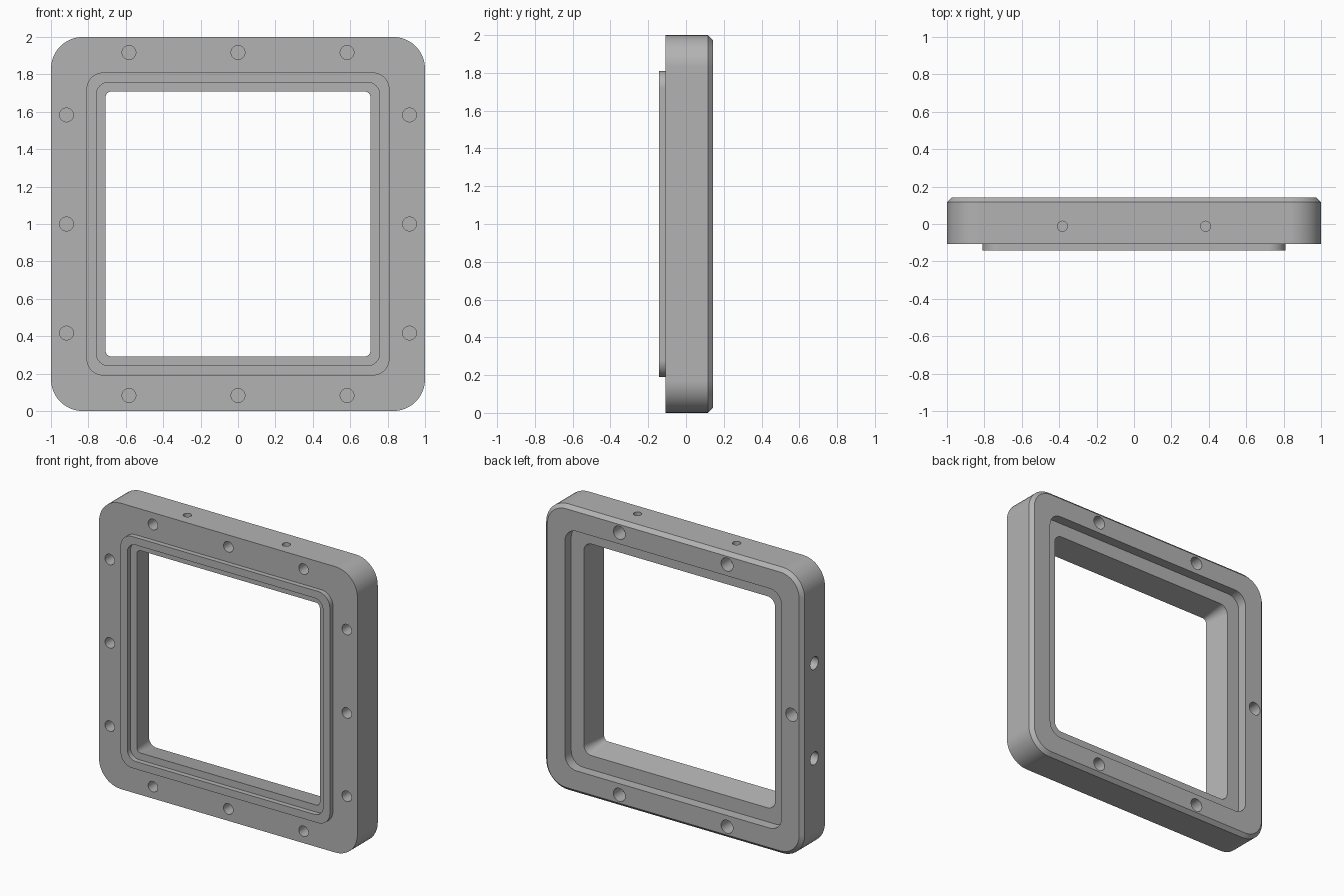
import bpy, bmesh
from math import sin, cos, pi, radians
from mathutils import Matrix, Vector

cube = bpy.data.objects.get("Cube")
if cube:
    bpy.data.objects.remove(cube, do_unlink=True)

grey = bpy.data.materials.new("machined_grey")
grey.use_nodes = True
tone = (0.45, 0.45, 0.45, 1)
grey.diffuse_color = tone
grey.node_tree.nodes["Principled BSDF"].inputs["Base Color"].default_value = tone

MID = 1.0     # height of the frame's centre
STEPS = 10    # segments per rounded corner


def make_object(name, bm):
    bmesh.ops.recalc_face_normals(bm, faces=bm.faces)
    mesh = bpy.data.meshes.new(name)
    bm.to_mesh(mesh)
    bm.free()
    mesh.materials.append(grey)
    obj = bpy.data.objects.new(name, mesh)
    bpy.context.collection.objects.link(obj)
    return obj


def rounded_square(bm, y, half, radius):
    """Ring of vertices around a rounded square at depth y."""
    ring = []
    for quarter in range(4):
        mid = quarter * pi / 2 + pi / 4
        cx = (half - radius) * (1 if cos(mid) > 0 else -1)
        cz = (half - radius) * (1 if sin(mid) > 0 else -1)
        for i in range(STEPS + 1):
            a = quarter * pi / 2 + i / STEPS * pi / 2
            ring.append(bm.verts.new((cx + radius * cos(a), y, MID + cz + radius * sin(a))))
    return ring


# Frame cross-section: depth, half width, corner radius
section = [
    (-0.108, 1.0, 0.17),     # outer front edge
    (0.117, 1.0, 0.17),      # chamfer start
    (0.142, 0.975, 0.145),   # chamfer end
    (0.142, 0.838, 0.09),    # back recess rim
    (0.072, 0.838, 0.09),    # back recess floor
    (0.072, 0.74, 0.06),     # tapered opening, back
    (-0.107, 0.708, 0.03),   # tapered opening, front
    (-0.107, 0.757, 0.065),  # front ledge
    (-0.142, 0.757, 0.065),  # raised lip, inner
    (-0.142, 0.81, 0.09),    # raised lip, outer
    (-0.108, 0.81, 0.09),    # foot of the lip
]
bm = bmesh.new()
rings = [rounded_square(bm, *row) for row in section]
for a, b in zip(rings, rings[1:] + rings[:1]):
    for i in range(len(a)):
        j = (i + 1) % len(a)
        bm.faces.new((a[i], a[j], b[j], b[i]))
frame = make_object("square_frame", bm)

# Blind holes, gathered into one cutter
holes = bmesh.new()


def hole(point, inward, radius, depth):
    """Cylinder from just outside the surface point to the given depth."""
    inward = Vector(inward)
    centre = Vector(point) + inward * (depth - 0.05) / 2
    turn = inward.to_track_quat('Z', 'Y').to_matrix().to_4x4()
    bmesh.ops.create_cone(holes, cap_ends=True, segments=24, radius1=radius, radius2=radius,
                          depth=depth + 0.05, matrix=Matrix.Translation(centre) @ turn)


BOLT = 0.917  # bolt line, measured from the centre
for side in (-1, 1):
    for s in (-0.583, 0, 0.583):    # front bolt holes
        hole((s, -0.108, MID + side * BOLT), (0, 1, 0), 0.037, 0.1)
        hole((side * BOLT, -0.108, MID + s), (0, 1, 0), 0.037, 0.1)
    for s in (-0.417, 0.417):       # back bolt holes
        hole((s, 0.142, MID + side * BOLT), (0, -1, 0), 0.046, 0.1)
    hole((side * 0.383, -0.012, 2), (0, 0, -1), 0.027, 0.1)             # top holes
    hole((-1, 0.01, MID + side * 0.333), (1, 0, 0), 0.045, 0.1)         # side holes
hole((-BOLT, 0.142, MID), (0, -1, 0), 0.046, 0.1)
cutter = make_object("hole_cutter", holes)
cutter.hide_render = True

bpy.ops.object.select_all(action='DESELECT')
frame.select_set(True)
bpy.context.view_layer.objects.active = frame
cut = frame.modifiers.new("holes", 'BOOLEAN')
cut.operation = 'DIFFERENCE'
cut.solver = 'EXACT'
cut.object = cutter
bpy.ops.object.modifier_apply(modifier=cut.name)
bpy.data.objects.remove(cutter, do_unlink=True)

# Smooth corners and bores, crisp edges
bpy.ops.object.shade_smooth_by_angle(angle=radians(30))
weighted = frame.modifiers.new("even_shading", 'WEIGHTED_NORMAL')
weighted.keep_sharp = True
